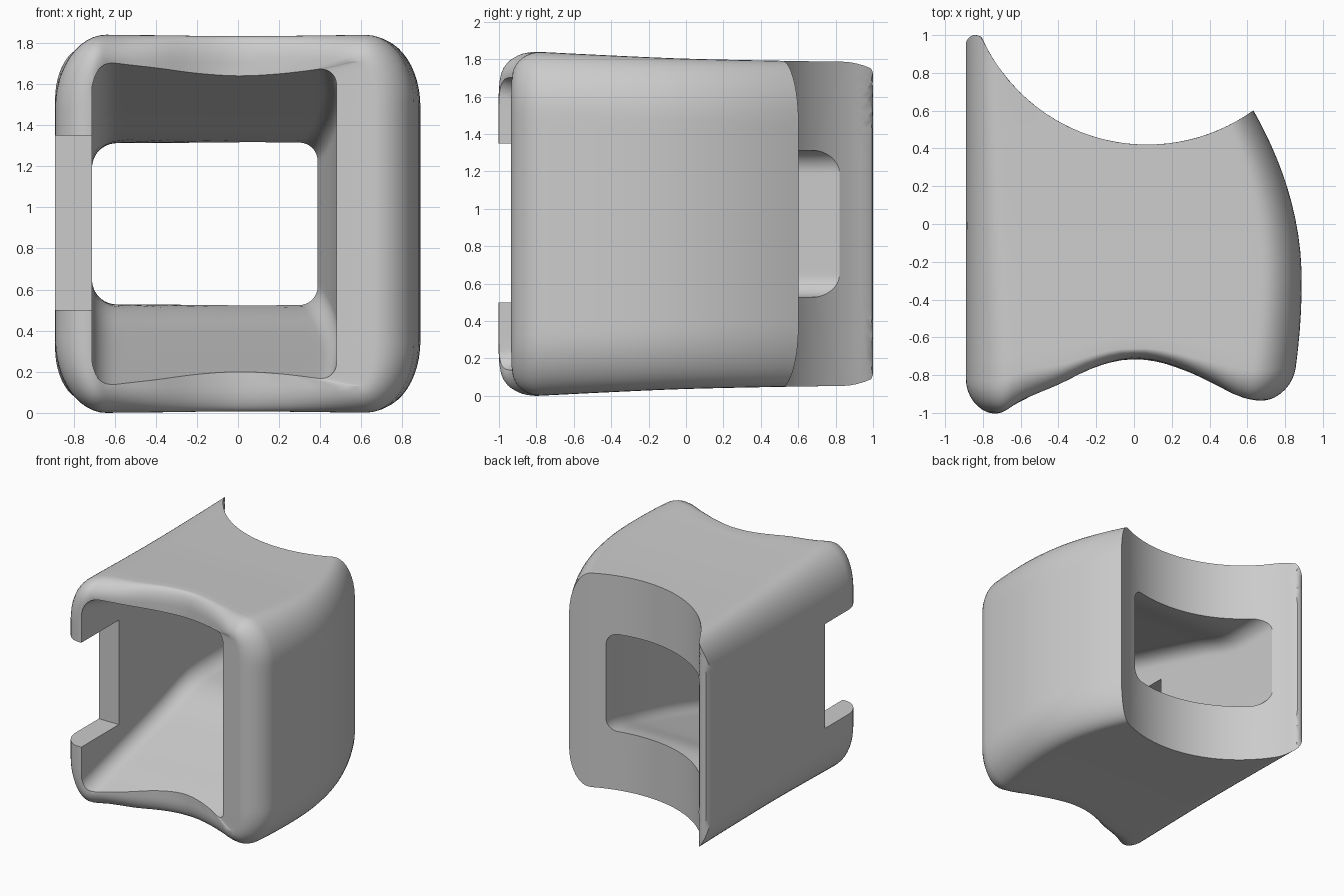
import bpy, bmesh, math

if "Cube" in bpy.data.objects:
    bpy.data.objects.remove(bpy.data.objects["Cube"])


def curve(points, v):
    """Smooth monotone-ish interpolation through (v, value) points."""
    n = len(points)
    v = min(max(v, points[0][0]), points[-1][0])
    i = next((k for k in range(n - 1) if v <= points[k + 1][0]), n - 2)

    def slope(k):
        a, b = points[max(k - 1, 0)], points[min(k + 1, n - 1)]
        return (b[1] - a[1]) / (b[0] - a[0])
    (x0, y0), (x1, y1) = points[i], points[i + 1]
    h = x1 - x0
    u = (v - x0) / h
    return ((2*u**3 - 3*u*u + 1) * y0 + (u**3 - 2*u*u + u) * h * slope(i)
            + (3*u*u - 2*u**3) * y1 + (u**3 - u*u) * h * slope(i + 1))


# Plan curves: front crest, depth of the front rounding, back hollow
FRONT = [(-.9, -1.0), (-.71, -1.0), (-.6, -.935), (-.4, -.85), (-.2, -.755), (0, -.71),
         (.2, -.745), (.4, -.83), (.55, -.91), (.68, -.937), (.9, -.94)]
FLOOR = [(-1, .12), (-.71, .2), (0, .40), (.3, .50), (.45, .525), (1, .525)]
ROOF = [(-.8, 1.84), (-.4, 1.82), (0, 1.803), (.6, 1.79), (1, 1.785)]
MID = .92


def front(x):
    return curve(FRONT, x)


def depth(x):
    return curve([(0, .05), (.3, .08), (.6, .155), (.9, .18)], abs(x))


def back(x):
    if x < -.808:
        return .95 + .05 * math.sqrt(max(0, 1 - ((x + .84) / .05) ** 2))
    return 1.38 - math.sqrt(.96 ** 2 - min(abs(x - .07), .9) ** 2)


def right_edge(y):
    d = y + .3
    return .888 - (.315 if d > 0 else .15) * d * d


# Rounded rectangle seen from the front: same point order for every ring
ARC, SIDE = 12, 20


def section(i, xl, xr, zh, left, right):
    per = ARC + SIDE
    q, k = divmod(i, per)
    sx, sz = [(1, 1), (-1, 1), (-1, -1), (1, -1)][q]

    def corner(sx, sz, ang):
        rx, rz = right if sx > 0 else left
        cx = xr - rx if sx > 0 else xl + rx
        return cx + rx * math.cos(ang), sz * (zh - rz) + rz * math.sin(ang)
    base = q * math.pi / 2
    if k <= ARC:
        return corner(sx, sz, base + math.pi / 2 * k / ARC)
    nx, nz = [(1, 1), (-1, 1), (-1, -1), (1, -1)][(q + 1) % 4]
    a, b = corner(sx, sz, base + math.pi / 2), corner(nx, nz, base + math.pi / 2)
    f = (k - ARC) / SIDE
    return a[0] + (b[0] - a[0]) * f, a[1] + (b[1] - a[1]) * f


def outer(i, y, dx=0, dz=0):
    f = min(max((y + .8) / 1.8, 0), 1)
    lx, lz = .25 - .09 * f, .36 - .10 * f
    rx, rz = .23 - .06 * f, .33
    return section(i, -.89 + dx, right_edge(y) - dx, curve(ROOF, y) - MID - dz,
                   (max(lx - dx, .08), max(lz - dz, .08)),
                   (max(rx - dx, .08), max(rz - dz, .08)))


def cavity(i, y):
    xr = curve([(-.9, .478), (-.4, .495), (0, .47), (.3, .42), (.47, .388), (1, .388)], y)
    return section(i, -.71, xr, MID - .52 + (.525 - curve(FLOOR, y)) - .005,
                   (.12, .12), (.09, .09))


N = 4 * (ARC + SIDE)


def ring(shape, depth_at):
    """Place one ring, solving for the y that lies on the curved face."""
    out = []
    for i in range(N):
        y = 0
        for _ in range(30):
            x, z = shape(i, y)
            y += .6 * (depth_at(x) - y)
        x, z = shape(i, y)
        out.append((x, depth_at(x), z + MID))
    return out


def mix(a, b, t):
    return a + (b - a) * t


rings = []
# Outer wall, back to front
for k in range(17):
    t = 1 - k / 16
    rings.append(ring(outer, lambda x: mix(front(x) + depth(x), back(x), t)))
# Rounded front lip
for k in range(1, 10):
    a = math.pi / 2 * k / 9
    inset = 1 - math.cos(a)
    rings.append(ring(lambda i, y: outer(i, y, .17 * inset, .13 * inset),
                      lambda x: front(x) + depth(x) * (1 - math.sin(a))))
# Tapering cavity, front to back
for k in range(17):
    t = k / 16
    rings.append(ring(cavity, lambda x: mix(front(x), back(x), t)))
# Hollow back face
inner_ring, outer_ring = rings[-1], rings[0]
for k in range(1, 10):
    row = []
    for p, q in zip(inner_ring, outer_ring):
        x = mix(p[0], q[0], k / 10)
        row.append((x, back(x), mix(p[2], q[2], k / 10)))
    rings.append(row)

bm = bmesh.new()
grid = [[bm.verts.new(p) for p in r] for r in rings]
for a, b in zip(grid, grid[1:] + grid[:1]):
    for i in range(N):
        j = (i + 1) % N
        bm.faces.new((a[i], a[j], b[j], b[i]))
bmesh.ops.recalc_face_normals(bm, faces=bm.faces)
mesh = bpy.data.meshes.new("hollow_block")
bm.to_mesh(mesh)
bm.free()
block = bpy.data.objects.new("hollow_block", mesh)
bpy.context.collection.objects.link(block)

# Notch in the front of the left wall
bpy.ops.mesh.primitive_cube_add(size=1, location=(-.88, -.86, .925))
cutter = bpy.context.object
cutter.name = "notch_cutter"
cutter.scale = (.44, .68, .85)
cutter.hide_render = True
cut = block.modifiers.new("notch", 'BOOLEAN')
cut.operation, cut.solver, cut.object = 'DIFFERENCE', 'EXACT', cutter
bpy.ops.object.select_all(action='DESELECT')
block.select_set(True)
bpy.context.view_layer.objects.active = block
bpy.ops.object.modifier_apply(modifier=cut.name)
bpy.data.objects.remove(cutter)
bpy.ops.object.shade_smooth_by_angle(angle=math.radians(30))
